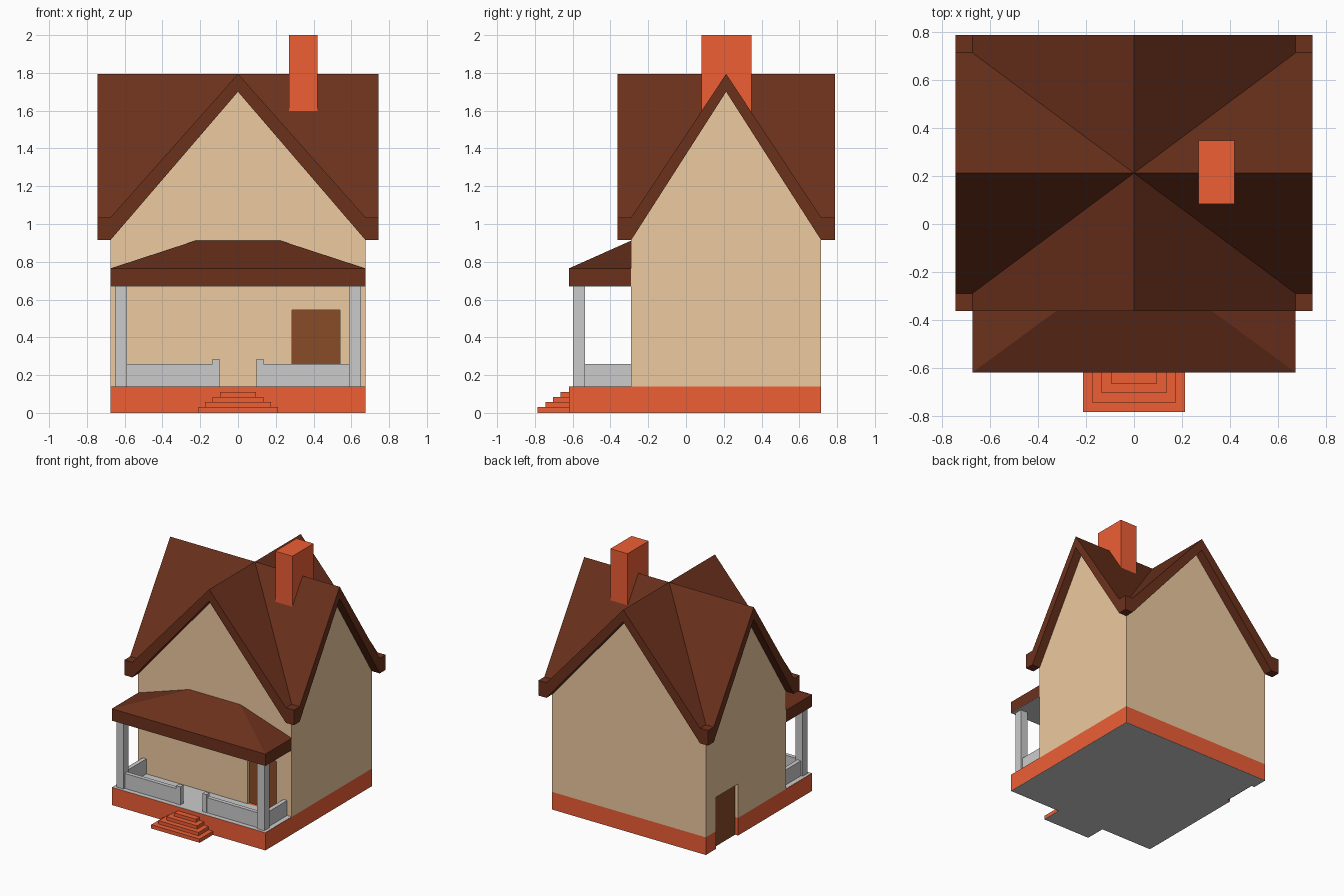
import bpy, bmesh

if "Cube" in bpy.data.objects:
    bpy.data.objects.remove(bpy.data.objects["Cube"])


def material(name, rgb):
    m = bpy.data.materials.new(name)
    m.diffuse_color = (*rgb, 1)
    m.use_nodes = True
    m.node_tree.nodes["Principled BSDF"].inputs["Base Color"].default_value = m.diffuse_color
    return m


CREAM = material("cream_wall", (0.85, 0.59, 0.35))
BRICK = material("red_brick", (0.85, 0.113, 0.036))
ROOF = material("brown_roof", (0.15, 0.031, 0.012))
DOOR = material("brown_door", (0.25, 0.073, 0.022))


def mesh(name, faces, mat=None):
    """Object from faces given as lists of points, welded together."""
    bm = bmesh.new()
    for f in faces:
        bm.faces.new([bm.verts.new(p) for p in f])
    bmesh.ops.remove_doubles(bm, verts=bm.verts, dist=1e-5)
    bmesh.ops.recalc_face_normals(bm, faces=bm.faces)
    me = bpy.data.meshes.new(name)
    bm.to_mesh(me)
    bm.free()
    ob = bpy.data.objects.new(name, me)
    bpy.context.collection.objects.link(ob)
    if mat:
        me.materials.append(mat)
    return ob


def strip(low, high):
    """Quads between two matching point rows."""
    return [(low[i], low[i + 1], high[i + 1], high[i]) for i in range(len(low) - 1)]


def box(name, x, y, z, mat=None):
    def ring(h):
        return [(x[0], y[0], h), (x[1], y[0], h), (x[1], y[1], h), (x[0], y[1], h)]
    a, b = ring(z[0]), ring(z[1])
    return mesh(name, [a, b] + strip(a + a[:1], b + b[:1]), mat)


def cut(ob, cutter):
    m = ob.modifiers.new("recess", 'BOOLEAN')
    m.operation = 'DIFFERENCE'
    m.solver = 'EXACT'
    m.object = cutter
    cutter.hide_render = True
    cutter.hide_viewport = True


W, F, B, YC = 0.675, -0.29, 0.715, 0.2125   # wall half width, front, back, ridge line
PORCH = -0.62
BASE, EAVE, PEAK = 0.14, 0.915, 1.70

# Base, with grey underside and porch floor
base = box("base", (-W, W), (PORCH, B), (0.002, BASE), BRICK)
underside = box("base_underside", (-W, W), (PORCH, B), (0, 0.002))
box("porch_floor", (-W + 0.002, W - 0.002), (PORCH + 0.002, F), (BASE - 0.01, BASE + 0.001))

# Front steps
for i, (hw, y, z) in enumerate([(0.213, -0.785, 0.03), (0.175, -0.745, 0.057),
                                (0.135, -0.705, 0.084), (0.095, -0.665, 0.11)]):
    box(f"step_{i + 1}", (-hw, hw), (y, PORCH + 0.005), (0.002 if i == 0 else 0.01, z), BRICK)
box("step_underside", (-0.213, 0.213), (-0.785, PORCH), (0, 0.002))

# Walls with a gable on every side
corners = [(-W, F), (W, F), (W, B), (-W, B)]
peaks = [(0, F, PEAK), (W, YC, PEAK), (0, B, PEAK), (-W, YC, PEAK)]
centre = (0, YC, PEAK)
faces = [[(*c, BASE) for c in corners]]
for i in range(4):
    p, q = corners[i], corners[(i + 1) % 4]
    faces += [[(*p, BASE), (*q, BASE), (*q, EAVE), peaks[i], (*p, EAVE)],
              [(*p, EAVE), peaks[i], centre], [(*q, EAVE), peaks[i], centre]]
walls = mesh("walls", faces, CREAM)

# Recessed front and side doors
cutter = box("front_door_cutter", (0.285, 0.54), (-0.4, F + 0.032), (0.1, 0.545))
cut(walls, cutter)
box("front_door", (0.285, 0.54), (F + 0.026, F + 0.08), (BASE, 0.545), DOOR)
cutter = box("side_door_cutter", (-0.8, -W + 0.032), (0.31, 0.59), (-0.1, 0.41))
for part in (walls, base, underside):
    cut(part, cutter)
box("side_door", (-W + 0.026, -W + 0.08), (0.31, 0.59), (0, 0.41), DOOR)

# Cross-gable roof, built quarter by quarter
faces = []
for s in (-1, 1):
    for cy, ye in ((F, -0.363), (B, 0.788)):
        layers = []
        for zr, ze in ((PEAK, EAVE), (1.795, 1.035)):
            xe = s * 0.745
            c, k = (0, YC, zr), (s * W, cy, ze)
            edge = [(0, ye, zr), (s * W, ye, ze), (xe, ye, ze), (xe, cy, ze), (xe, YC, zr)]
            faces += [(c, edge[0], edge[1], k), (c, k, edge[3], edge[4]),
                      (k, edge[1], edge[2], edge[3])]
            layers.append(edge)
        faces += strip(*layers)
mesh("main_roof", faces, ROOF)

# Chimney
box("chimney", (0.27, 0.42), (0.083, 0.348), (1.55, 2.0), BRICK)

# Porch roof with hipped top and grey soffit
rim = [(-W, F), (-W, PORCH), (W, PORCH), (W, F)]
low, high = [(*p, 0.672) for p in rim], [(*p, 0.765) for p in rim]
ra, rb = (-0.225, F, 0.912), (0.225, F, 0.912)
mesh("porch_roof", [low] + strip(low, high) + [
    (high[0], high[1], ra), (high[1], high[2], rb, ra), (high[2], high[3], rb),
    (low[0], low[3], high[3], rb, ra, high[0])], ROOF)
box("porch_soffit", (-W, W), (PORCH, F), (0.67, 0.672))

# Porch posts and railings, mirrored left and right
for side, s in (("left", -1), ("right", 1)):
    def span(a, b):
        return tuple(sorted((s * a, s * b)))
    box(f"{side}_post", span(0.587, 0.65), (-0.597, -0.535), (BASE, 0.672))
    box(f"{side}_front_rail", span(0.13, 0.6), (-0.582, -0.55), (BASE, 0.26))
    box(f"{side}_side_rail", span(0.602, 0.635), (-0.55, F), (BASE, 0.26))
    box(f"{side}_newel", span(0.097, 0.134), (-0.585, -0.547), (BASE, 0.285))
